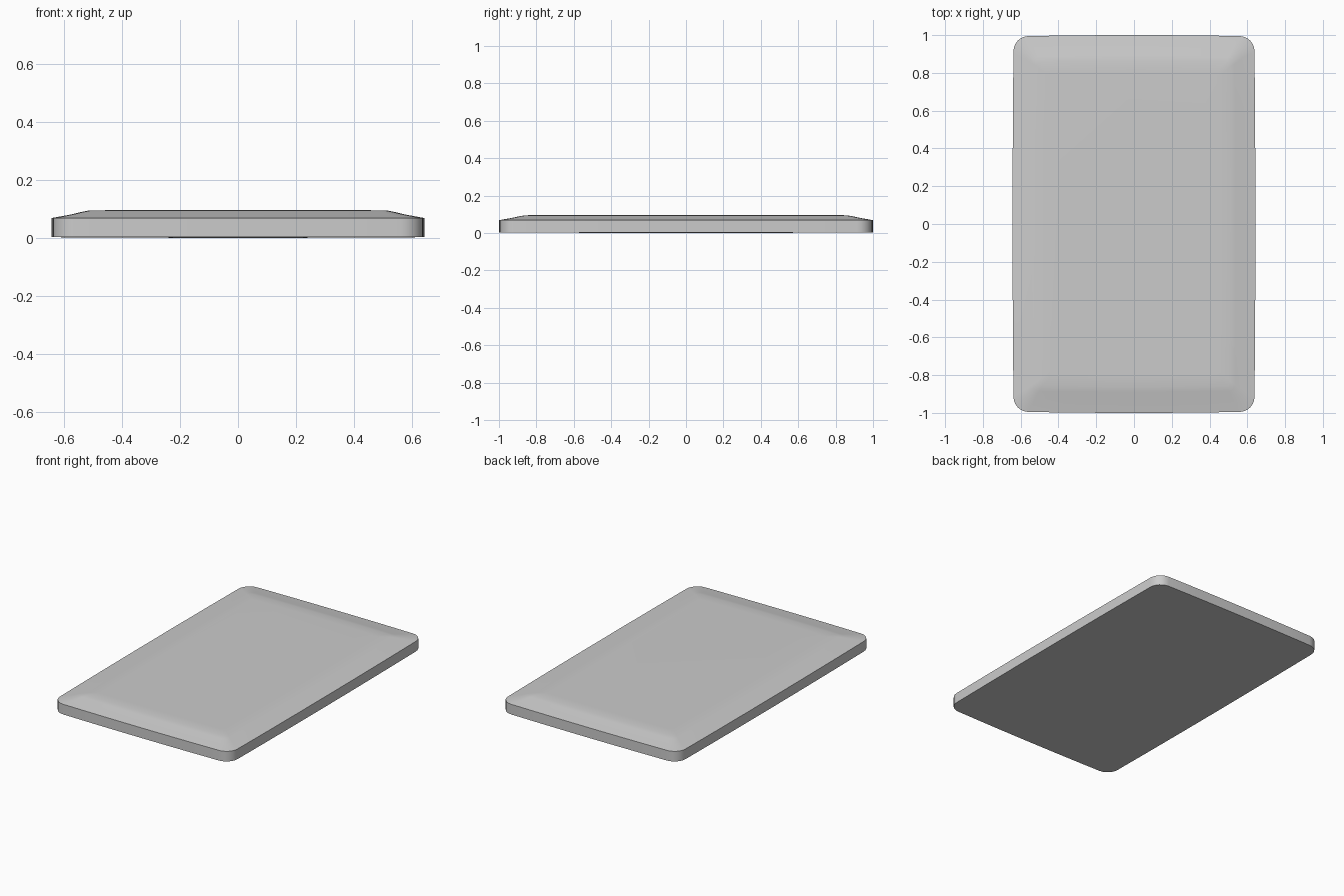
import bpy, bmesh, math

if "Cube" in bpy.data.objects:
    bpy.data.objects.remove(bpy.data.objects["Cube"])

CORNER_STEPS = 6
SIDE_STEPS = 6


def ring(bm, hx, hy, r, z, bulge=0.005):
    """Rounded rectangle loop whose straight sides bow out slightly."""
    pts = []
    corners = [(1, 1), (-1, 1), (-1, -1), (1, -1)]
    for k, (sx, sy) in enumerate(corners):
        cx, cy = sx * (hx - bulge - r), sy * (hy - bulge - r)
        for i in range(CORNER_STEPS + 1):
            a = math.pi / 2 * (k + i / CORNER_STEPS)
            pts.append((cx + r * math.cos(a), cy + r * math.sin(a)))
        # bowed side leading to the next corner
        x0, y0 = pts[-1]
        nx, ny = (0, sy) if k % 2 == 0 else (sx, 0)
        for i in range(1, SIDE_STEPS):
            t = i / SIDE_STEPS
            b = bulge * 4 * t * (1 - t)
            x = x0 * (1 - 2 * t) if ny else x0 + nx * b
            y = y0 * (1 - 2 * t) if nx else y0 + ny * b
            pts.append((x, y))
    return [bm.verts.new((x, y, z)) for x, y in pts]


# Slab: vertical rim, sloped border, gently raised flat top
profile = [
    (0.643, 1.000, 0.080, 0.003),
    (0.643, 1.000, 0.080, 0.069),
    (0.577, 0.932, 0.050, 0.081),
    (0.540, 0.890, 0.035, 0.090),
    (0.515, 0.862, 0.025, 0.095),
    (0.450, 0.800, 0.020, 0.096),
]
bm = bmesh.new()
loops = [ring(bm, *p) for p in profile]
n = len(loops[0])
for lo, hi in zip(loops, loops[1:]):
    for i in range(n):
        j = (i + 1) % n
        bm.faces.new((lo[i], lo[j], hi[j], hi[i]))
bm.faces.new(loops[-1])

# Underside, very slightly lower in the middle
centre = bm.verts.new((0, 0, 0))
for i in range(n):
    bm.faces.new((loops[0][(i + 1) % n], loops[0][i], centre))
bmesh.ops.recalc_face_normals(bm, faces=bm.faces)

mesh = bpy.data.meshes.new("slab")
bm.to_mesh(mesh)
bm.free()
slab = bpy.data.objects.new("slab", mesh)
bpy.context.collection.objects.link(slab)
bpy.context.view_layer.objects.active = slab
slab.select_set(True)
bpy.ops.object.shade_smooth_by_angle(angle=math.radians(30))
